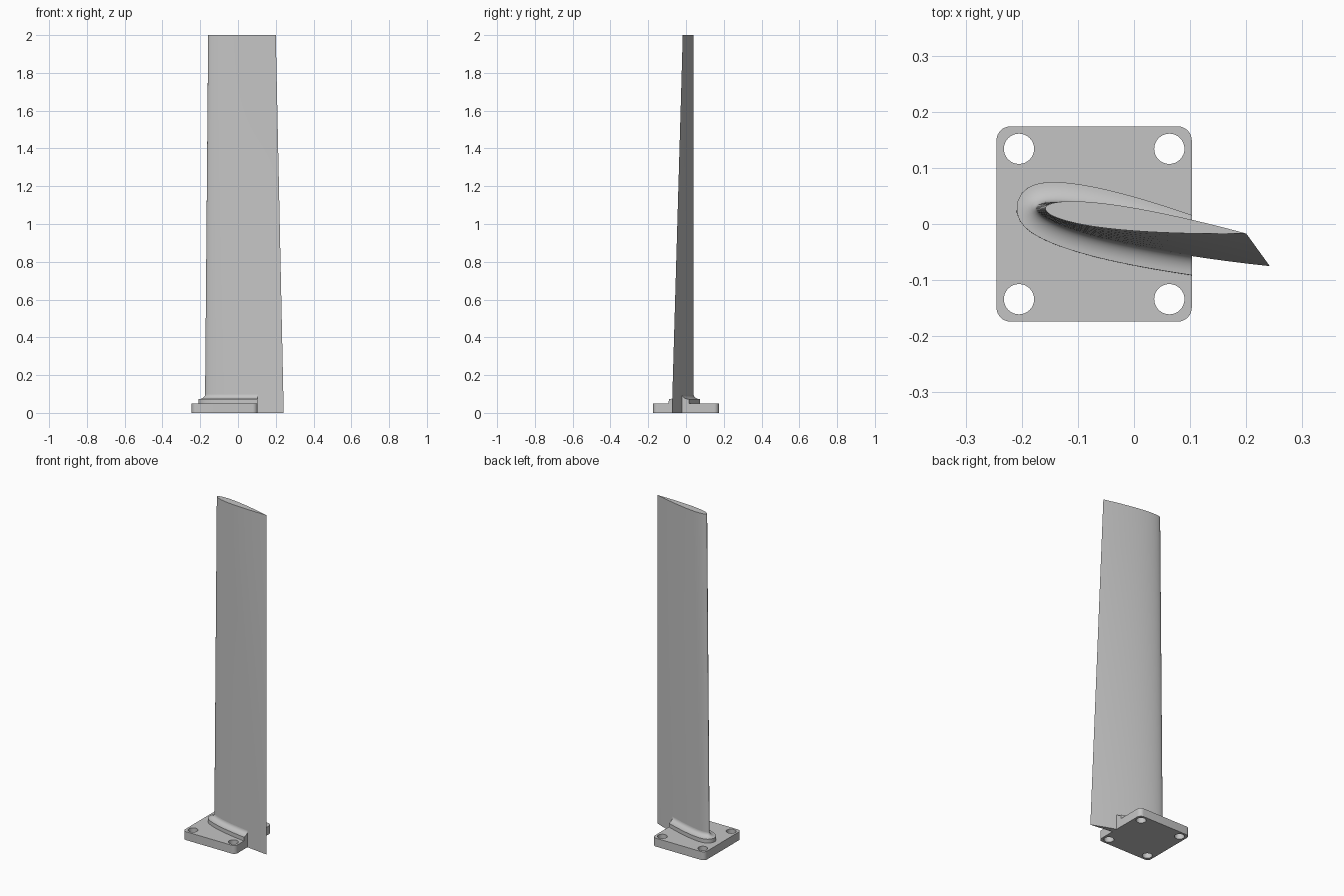
import bpy
import bmesh
from math import sin, cos, pi, sqrt, radians
from mathutils import Vector

HEIGHT = 2.0
PLATE_TOP = 0.05
PLATE_MIN, PLATE_MAX, PLATE_HALF = -0.245, 0.103, 0.174

cube = bpy.data.objects.get("Cube")
if cube:
    bpy.data.objects.remove(cube, do_unlink=True)

grey = bpy.data.materials.new("light grey")
grey.use_nodes = True
colour = (0.55, 0.55, 0.55, 1)
grey.diffuse_color = colour
grey.node_tree.nodes["Principled BSDF"].inputs["Base Color"].default_value = colour


def finish(name, bm):
    """Turn a bmesh into a named object, smooth with sharp edges kept."""
    bmesh.ops.recalc_face_normals(bm, faces=bm.faces)
    mesh = bpy.data.meshes.new(name)
    bm.to_mesh(mesh)
    bm.free()
    mesh.materials.append(grey)
    obj = bpy.data.objects.new(name, mesh)
    bpy.context.collection.objects.link(obj)
    bpy.ops.object.select_all(action='DESELECT')
    obj.select_set(True)
    bpy.context.view_layer.objects.active = obj
    bpy.ops.object.shade_smooth_by_angle(angle=radians(30))
    return obj


def half_thickness(u):
    """Symmetric airfoil, 12 percent thick, closed trailing edge."""
    return 0.6 * (0.2969 * sqrt(u) - 0.126 * u - 0.3516 * u ** 2
                  + 0.2843 * u ** 3 - 0.1036 * u ** 4)


def section(z, offset=0.0, n=40):
    """Blade outline at height z, pushed outward by offset."""
    t = z / HEIGHT
    nose = Vector((-0.175, 0.030)).lerp(Vector((-0.158, 0.028)), t)
    tail = Vector((0.242, -0.075)).lerp(Vector((0.200, -0.017)), t)
    chord = tail - nose
    across = Vector((-chord.y, chord.x))
    points = []
    for i in range(2 * n):
        a = pi * i / n
        u = (1 + cos(a)) / 2
        side = 1 if i <= n else -1
        points.append(nose + chord * u + across * side * half_thickness(u))
    outline = []
    for i, p in enumerate(points):
        along = (points[(i + 1) % len(points)] - points[i - 1]).normalized()
        q = p + Vector((along.y, -along.x)) * offset
        outline.append((q.x, q.y, z))
    return outline


def loft(rings):
    """Skin a stack of outlines and cap both ends."""
    bm = bmesh.new()
    loops = [[bm.verts.new(p) for p in ring] for ring in rings]
    for low, high in zip(loops, loops[1:]):
        for i in range(len(low)):
            j = (i + 1) % len(low)
            bm.faces.new((low[i], low[j], high[j], high[i]))
    bm.faces.new(loops[0][::-1])
    bm.faces.new(loops[-1])
    return bm


# Tapered, twisted blade
finish("blade", loft([section(HEIGHT * i / 8) for i in range(9)]))

# Collar: upright wall, then a concave fillet into the blade
wall_top, reach, rise, steps = 0.073, 0.035, 0.025, 8
rings = [section(PLATE_TOP, reach)]
for i in range(steps + 1):
    a = pi / 2 * i / steps
    rings.append(section(wall_top + rise * (1 - cos(a)), reach * (1 - sin(a))))
collar = loft(rings)
cut = bmesh.ops.bisect_plane(
    collar, geom=collar.verts[:] + collar.edges[:] + collar.faces[:],
    plane_co=(PLATE_MAX, 0, 0), plane_no=(1, 0, 0), clear_outer=True)
rim = [e for e in cut["geom_cut"] if isinstance(e, bmesh.types.BMEdge)]
bmesh.ops.triangle_fill(collar, edges=rim, use_beauty=True)
finish("collar", collar)


# Base plate with rounded corners and four bolt holes
def arc(cx, cy, r, start, sweep, n):
    return [(cx + r * cos(start + sweep * i / n),
             cy + r * sin(start + sweep * i / n), 0) for i in range(n + 1)]


corner = 0.025
mid = (PLATE_MIN + PLATE_MAX) / 2
half = (PLATE_MAX - PLATE_MIN) / 2
signs = [(1, 1), (-1, 1), (-1, -1), (1, -1)]
loops = [[]]
for k, (sx, sy) in enumerate(signs):
    loops[0] += arc(mid + sx * (half - corner), sy * (PLATE_HALF - corner),
                    corner, k * pi / 2, pi / 2, 8)
    loops.append(arc(mid + sx * 0.134, sy * 0.134, 0.027, 0, 2 * pi, 32)[:-1])

plate = bmesh.new()
edges = []
for loop in loops:
    verts = [plate.verts.new(p) for p in loop]
    edges += [plate.edges.new((verts[i - 1], verts[i])) for i in range(len(verts))]
bmesh.ops.triangle_fill(plate, edges=edges, use_beauty=True, normal=(0, 0, 1))
top = bmesh.ops.extrude_face_region(plate, geom=plate.faces[:], use_keep_orig=True)
bmesh.ops.translate(plate, vec=(0, 0, PLATE_TOP),
                    verts=[v for v in top["geom"] if isinstance(v, bmesh.types.BMVert)])
finish("base_plate", plate)
